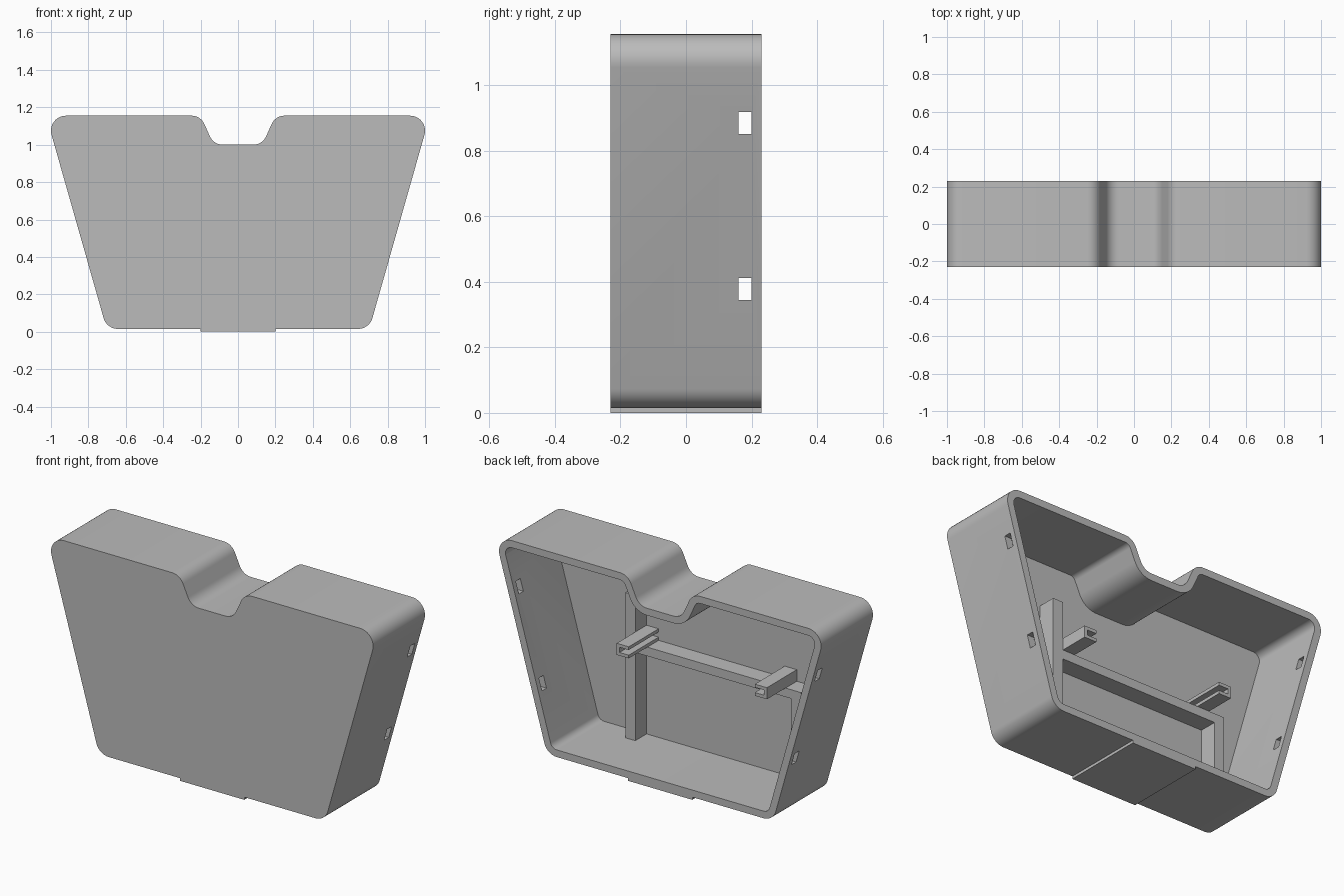
import bpy, bmesh
from math import tan
from mathutils import Vector

cube = bpy.data.objects.get("Cube")
if cube:
    bpy.data.objects.remove(cube, do_unlink=True)

grey = bpy.data.materials.new("plain grey")
grey.use_nodes = True
COLOUR = (0.5, 0.5, 0.5, 1)
grey.diffuse_color = COLOUR
grey.node_tree.nodes["Principled BSDF"].inputs["Base Color"].default_value = COLOUR

FRONT, BACK, WALL = -0.23, 0.23, 0.04
FLOOR = 0.015 + WALL
INNER = FRONT + WALL


def make_object(name, bm):
    bmesh.ops.recalc_face_normals(bm, faces=bm.faces)
    mesh = bpy.data.meshes.new(name)
    bm.to_mesh(mesh)
    bm.free()
    mesh.materials.append(grey)
    obj = bpy.data.objects.new(name, mesh)
    bpy.context.collection.objects.link(obj)
    return obj


def box(name, x, y, z):
    bm = bmesh.new()
    bmesh.ops.create_cube(bm, size=1)
    for v in bm.verts:
        v.co = [lo + (c + 0.5) * (hi - lo) for c, (lo, hi) in zip(v.co, (x, y, z))]
    return make_object(name, bm)


def rounded_outline(corners, inset, steps=10):
    """Counter-clockwise outline, moved inwards by inset, with round corners."""
    points = []
    for i, (x, z, radius) in enumerate(corners):
        here = Vector((x, z))
        a = (here - Vector(corners[i - 1][:2])).normalized()
        b = (Vector(corners[(i + 1) % len(corners)][:2]) - here).normalized()
        turn = b.angle_signed(a)
        side = 1 if turn > 0 else -1
        na, nb = Vector((-a.y, a.x)), Vector((-b.y, b.x))
        here = here + (na + nb) * inset / (1 + na.dot(nb))
        r = radius - side * inset
        start = here - a * r * tan(abs(turn) / 2)
        centre = start + na * side * r
        for k in range(steps + 1):
            n = na.slerp(nb, k / steps)
            points.append(centre - n * side * r)
    return points


# Hollow tray: tapered body with a dip in the top edge, open at the back
half = [(0.702, 0.015, 0.08), (1.026, 1.155, 0.08), (0.2, 1.155, 0.075), (0.13, 1.0, 0.075)]
corners = half + [(-x, z, r) for x, z, r in reversed(half)]
bm = bmesh.new()
rings = [[bm.verts.new((p.x, y, p.y)) for p in rounded_outline(corners, inset)]
         for inset, y in ((0, FRONT), (0, BACK), (WALL, BACK), (WALL, INNER))]
for r1, r2 in zip(rings, rings[1:]):
    for i in range(len(r1)):
        bm.faces.new((r1[i - 1], r1[i], r2[i], r2[i - 1]))
bm.faces.new(rings[0])
bm.faces.new(rings[-1])
shell = make_object("shell", bm)

# Latch slots through both side walls
for z in (0.345, 0.85):
    cutter = box("slot_cutter", (-1.2, 1.2), (0.16, 0.2), (z, z + 0.067))
    cutter.hide_render = True
    cut = shell.modifiers.new("slot", "BOOLEAN")
    cut.operation, cut.solver, cut.object = "DIFFERENCE", "EXACT", cutter
    bpy.context.view_layer.objects.active = shell
    bpy.ops.object.modifier_apply(modifier=cut.name)
    bpy.data.objects.remove(cutter, do_unlink=True)

bpy.ops.object.select_all(action="DESELECT")
shell.select_set(True)
bpy.context.view_layer.objects.active = shell
bpy.ops.object.shade_smooth_by_angle(angle=0.5)

# Shallow foot under the body
box("foot", (-0.2, 0.2), (FRONT, BACK), (0, 0.016))

# Inner frame on the front wall: tall post, short post and cross bar
RIB = (INNER - 0.005, -0.09)
box("tall_post", (0.378, 0.44), RIB, (FLOOR - 0.005, 0.87))
box("short_post", (-0.65, -0.59), RIB, (FLOOR - 0.005, 0.6))
box("cross_bar", (-0.65, 0.38), RIB, (0.55, 0.6))


# Channel rails resting on the bar, open towards each other
def rail(name, outer, inner):
    y, t = (INNER - 0.005, 0.075), 0.018
    web = outer + (t if inner > outer else -t)
    box(name + "_web", sorted((outer, web)), y, (0.6, 0.665))
    box(name + "_lower_lip", sorted((outer, inner)), y, (0.6, 0.6 + t))
    box(name + "_upper_lip", sorted((outer, inner)), y, (0.665 - t, 0.665))


rail("left_rail", 0.378, 0.303)
rail("right_rail", -0.555, -0.48)
